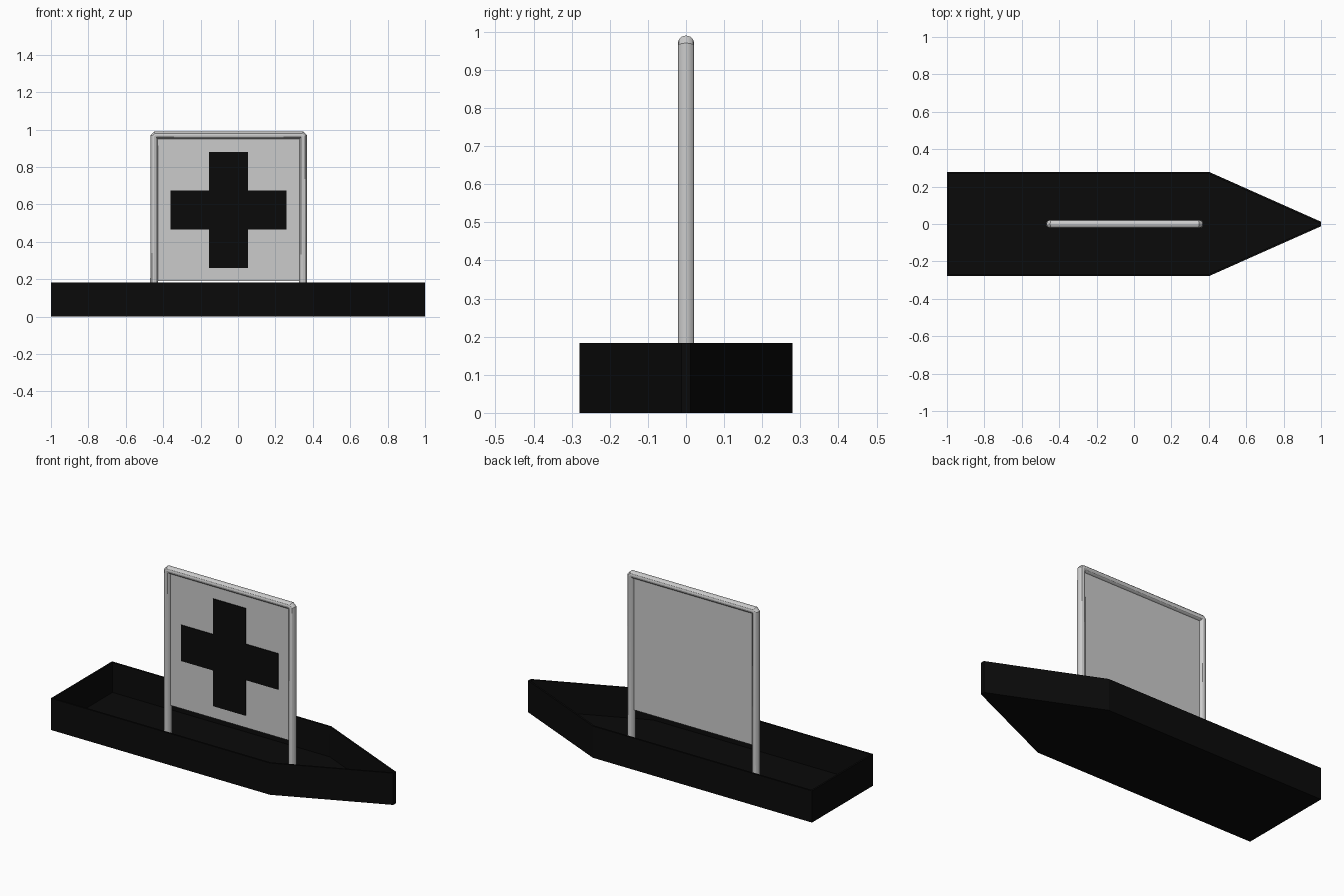
import bpy, bmesh

if "Cube" in bpy.data.objects:
    bpy.data.objects.remove(bpy.data.objects["Cube"])

black = bpy.data.materials.new("black_paint")
black.diffuse_color = (0.003, 0.003, 0.003, 1)
black.use_nodes = True
black.node_tree.nodes["Principled BSDF"].inputs["Base Color"].default_value = black.diffuse_color


def add_object(name, bm, mat=None):
    bmesh.ops.recalc_face_normals(bm, faces=bm.faces)
    me = bpy.data.meshes.new(name)
    bm.to_mesh(me)
    bm.free()
    ob = bpy.data.objects.new(name, me)
    bpy.context.collection.objects.link(ob)
    if mat:
        me.materials.append(mat)
    return ob


def prism(name, outline, y0, y1, mat=None):
    """Extrude an x-z outline from y0 to y1."""
    bm = bmesh.new()
    face = bm.faces.new([bm.verts.new((x, y0, z)) for x, z in outline])
    ext = bmesh.ops.extrude_face_region(bm, geom=[face])["geom"]
    verts = [g for g in ext if isinstance(g, bmesh.types.BMVert)]
    bmesh.ops.translate(bm, verts=verts, vec=(0, y1 - y0, 0))
    return add_object(name, bm, mat)


# Hull: open tray with pointed bow, walls and floor hollowed to a thin shell
half = [(-1, 0.279), (0.4, 0.279), (1, 0.012)]
outline = [(x, -y) for x, y in half] + half[::-1]
bm = bmesh.new()
low = [bm.verts.new((x, y, 0)) for x, y in outline]
high = [bm.verts.new((x, y, 0.183)) for x, y in outline]
n = len(outline)
bm.faces.new(low[::-1])
for i in range(n):
    j = (i + 1) % n
    bm.faces.new((low[i], low[j], high[j], high[i]))
# flat-sided quads joined at the floor: wall thickness points inwards
hull = add_object("hull", bm, black)
centre = sum((p.center.dot(p.normal) for p in hull.data.polygons))
if centre < 0:
    hull.data.flip_normals()
shell = hull.modifiers.new("shell", "SOLIDIFY")
shell.thickness = 0.01
shell.offset = -1
shell.use_even_offset = True

# Mast frame: one bent tube with tight upper corners
cx, hw, top, r, c = -0.05, 0.398, 0.97, 0.0215, 0.008
path = [(-hw, 0.005), (-hw, top - c), (-hw + c, top),
        (hw - c, top), (hw, top - c), (hw, 0.005)]
cu = bpy.data.curves.new("mast_frame", "CURVE")
cu.dimensions = "3D"
cu.bevel_depth = r
cu.bevel_resolution = 4
cu.use_fill_caps = True
sp = cu.splines.new("POLY")
sp.points.add(len(path) - 1)
for p, (x, z) in zip(sp.points, path):
    p.co = (cx + x, 0, z, 1)
frame = bpy.data.objects.new("mast_frame", cu)
bpy.context.collection.objects.link(frame)
bpy.context.view_layer.objects.active = frame
frame.select_set(True)
bpy.ops.object.convert(target="MESH")
bpy.ops.object.shade_smooth_by_angle()

# Sail panel stretched inside the frame
prism("sail_panel", [(cx - hw, 0.19), (cx + hw, 0.19), (cx + hw, top), (cx - hw, top)],
      -0.004, 0.004)

# Cross on the front of the panel only
a, b, cz = 0.104, 0.31, 0.57
cross = [(-a, -b), (a, -b), (a, -a), (b, -a), (b, a), (a, a),
         (a, b), (-a, b), (-a, a), (-b, a), (-b, -a), (-a, -a)]
prism("sail_cross", [(cx + x, cz + z) for x, z in cross], -0.008, -0.003, black)
